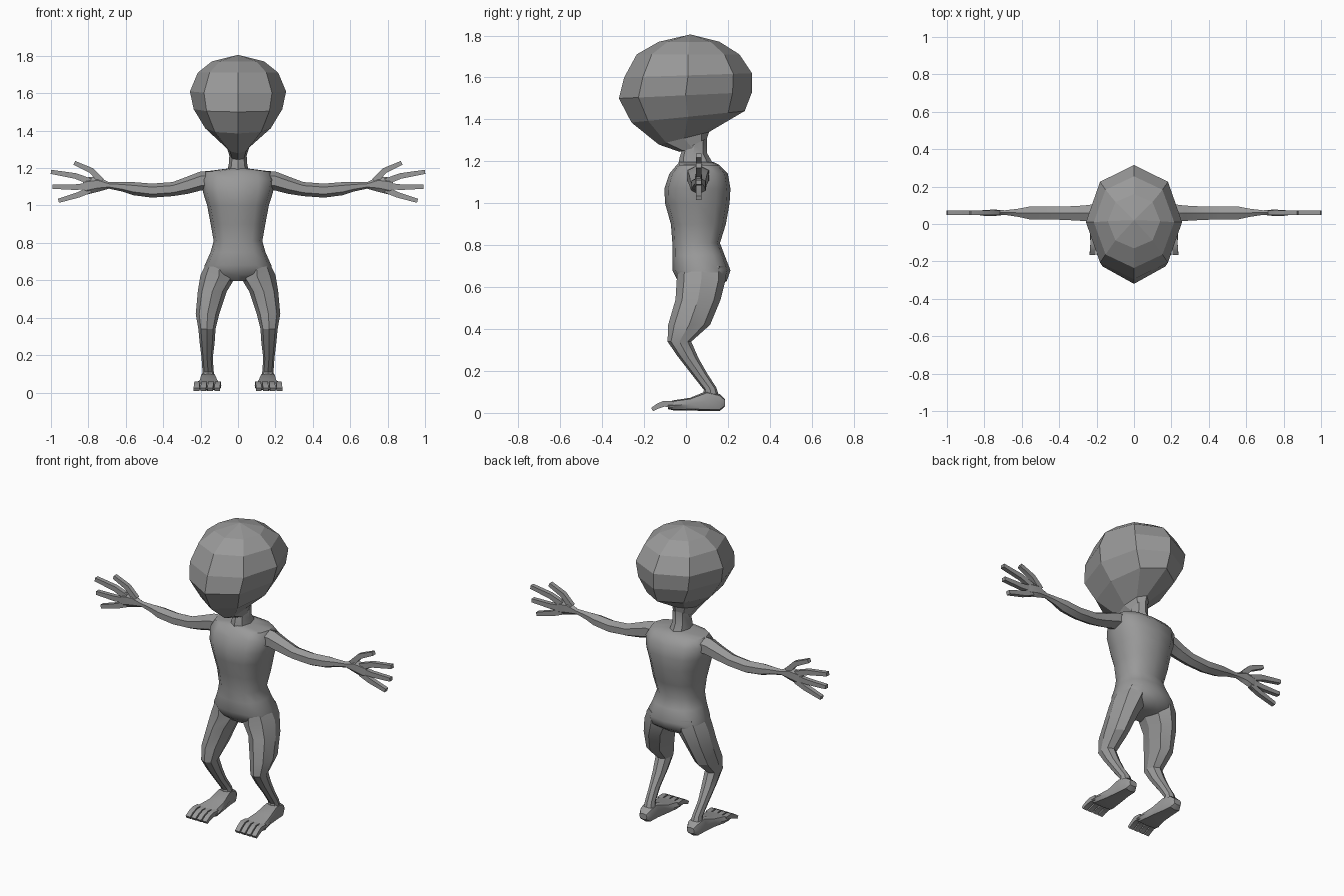
import bpy, bmesh, math
from mathutils import Vector

cube = bpy.data.objects.get("Cube")
if cube:
    bpy.data.objects.remove(cube, do_unlink=True)

skin = bpy.data.materials.new("grey skin")
skin.use_nodes = True
GREY = (0.32, 0.32, 0.32, 1)
skin.diffuse_color = GREY
skin.node_tree.nodes["Principled BSDF"].inputs["Base Color"].default_value = GREY


def oval(n, power, start=0.0):
    """Unit outline; a power under 1 makes it boxier."""
    for i in range(n):
        t = start + math.tau * i / n
        c, s = math.cos(t), math.sin(t)
        yield (math.copysign(abs(c) ** power, c), math.copysign(abs(s) ** power, s))


def level_ring(x0, x1, yf, yb, zf, zb, n=8, power=1.0):
    """Ring around z that may tilt from front height zf to back height zb."""
    return [Vector(((x0 + x1) / 2 + c * (x1 - x0) / 2,
                    (yf + yb) / 2 + s * (yb - yf) / 2,
                    (zf + zb) / 2 + s * (zb - zf) / 2)) for c, s in oval(n, power)]


def side_ring(x, y0, y1, z0, z1, n=6):
    """Ring around x."""
    return [Vector((x, (y0 + y1) / 2 + c * (y1 - y0) / 2,
                    (z0 + z1) / 2 + s * (z1 - z0) / 2)) for c, s in oval(n, 1, math.pi / 2)]


def foot_ring(y, x0, x1, z0, z1):
    """Ring around y."""
    return [Vector(((x0 + x1) / 2 + c * (x1 - x0) / 2, y,
                    (z0 + z1) / 2 + s * (z1 - z0) / 2)) for c, s in oval(8, 0.6)]


def square_tube(path, widths, depth, across):
    """Square rings along a path; across is the axis of the depth."""
    rings = []
    for i, p in enumerate(path):
        a, b = path[max(i - 1, 0)], path[min(i + 1, len(path) - 1)]
        side = (Vector(b) - Vector(a)).cross(across).normalized() * widths[i] / 2
        out = across * depth / 2
        rings.append([Vector(p) + u * side + v * out
                      for u, v in ((1, 1), (-1, 1), (-1, -1), (1, -1))])
    return rings


def loft(name, lofts, smooth=35, mirror=False, tip=None):
    """Skin one or more lists of rings into an object."""
    bm = bmesh.new()
    for rings in lofts:
        vs = [[bm.verts.new(p) for p in r] for r in rings]
        n = len(vs[0])
        for a, b in zip(vs, vs[1:]):
            for i in range(n):
                j = (i + 1) % n
                bm.faces.new((a[i], a[j], b[j], b[i]))
        bm.faces.new(vs[-1])
        if tip:
            top = bm.verts.new(tip)
            for i in range(n):
                bm.faces.new((vs[0][i], vs[0][(i + 1) % n], top))
        else:
            bm.faces.new(vs[0][::-1])
    bmesh.ops.recalc_face_normals(bm, faces=bm.faces)
    mesh = bpy.data.meshes.new(name)
    bm.to_mesh(mesh)
    bm.free()
    mesh.materials.append(skin)
    ob = bpy.data.objects.new(name, mesh)
    bpy.context.collection.objects.link(ob)
    if smooth:
        bpy.ops.object.select_all(action='DESELECT')
        ob.select_set(True)
        bpy.context.view_layer.objects.active = ob
        bpy.ops.object.shade_smooth_by_angle(angle=math.radians(smooth))
    if mirror:
        ob.modifiers.new("Mirror", 'MIRROR')
    return ob


# Head: half width, front y, back y, front z, back z
head = [(.14, -.13, .16, 1.77, 1.77), (.215, -.235, .255, 1.71, 1.71),
        (.257, -.295, .315, 1.6, 1.62), (.237, -.32, .315, 1.5, 1.53),
        (.175, -.26, .28, 1.385, 1.44), (.06, -.13, .11, 1.28, 1.34),
        (.045, -.03, .09, 1.245, 1.28)]
loft("head", [[level_ring(-w, w, *r) for w, *r in head]], smooth=0, tip=(0, .02, 1.805))

# Neck
neck = [(.046, -.02, .1, 1.25, 1.31), (.048, -.03, .1, 1.22, 1.24), (.06, -.04, .14, 1.17, 1.17)]
loft("neck", [[level_ring(-w, w, *r) for w, *r in neck]])

# Torso: half width, front y, back y, z
torso = [(.06, -.03, .13, 1.197), (.175, -.045, .16, 1.182), (.195, -.08, .2, 1.14),
         (.187, -.103, .212, 1.07), (.165, -.1, .208, 1.0), (.146, -.072, .19, .9),
         (.13, -.065, .162, .81), (.147, -.065, .185, .75), (.178, -.065, .212, .68),
         (.18, -.04, .195, .63), (.09, .0, .15, .595)]
loft("torso", [[level_ring(-w, w, f, b, z, z, 12, .8) for w, f, b, z in torso]], smooth=40)

# Legs: inner x, outer x, front y, back y, front z, back z
leg = [(.03, .165, -.04, .19, .7, .7), (.005, .2, -.045, .19, .62, .64),
       (.06, .215, -.05, .165, .54, .54), (.1, .226, -.085, .115, .42, .42),
       (.12, .212, -.088, .025, .34, .34), (.125, .205, -.04, .06, .27, .26),
       (.135, .195, .03, .1, .18, .19), (.13, .19, .085, .145, .11, .12),
       (.12, .195, .08, .165, .06, .06)]
loft("leg", [[level_ring(*r) for r in leg]], smooth=25, mirror=True)

# Feet with four arched toes: y, inner x, outer x, bottom z, top z
foot = [(.185, .135, .185, .03, .065), (.16, .12, .2, .008, .09), (.1, .115, .205, .008, .105),
        (.02, .1, .215, .012, .072), (-.06, .088, .235, .012, .06), (-.085, .09, .235, .018, .052)]
loft("foot", [[foot_ring(*r) for r in foot]], mirror=True)
toes = []
for i in range(4):
    x = .107 + .037 * i
    path = [(x, -.06, .04), (x, -.105, .044), (x + .003, -.135, .032), (x + .004, -.162, .016)]
    toes.append(square_tube(path, (.03, .028, .024, .018), .03, Vector((1, 0, 0))))
loft("toes", toes, mirror=True)

# Arms running into the palm: x, front y, back y, bottom z, top z
arm = [(.13, .0, .12, 1.08, 1.185), (.2, .0, .115, 1.08, 1.182), (.27, .01, .105, 1.062, 1.155),
       (.35, .015, .1, 1.05, 1.125), (.46, .02, .1, 1.042, 1.117), (.56, .02, .098, 1.055, 1.125),
       (.62, .035, .085, 1.075, 1.125), (.69, .047, .075, 1.09, 1.125),
       (.75, .04, .08, 1.073, 1.155), (.81, .042, .076, 1.058, 1.15), (.83, .046, .072, 1.07, 1.135)]
loft("arm", [[side_ring(*r) for r in arm]], smooth=25, mirror=True)

# Thumb and fingers: x and z along each one
digits = [((.73, 1.13), (.785, 1.187), (.875, 1.228)),
          ((.79, 1.128), (.87, 1.158), (1.0, 1.18)),
          ((.79, 1.105), (.87, 1.098), (.992, 1.1)),
          ((.79, 1.085), (.85, 1.058), (.96, 1.025))]
fingers = [square_tube([(x, .06, z) for x, z in d], (.034, .03, .022), .026, Vector((0, 1, 0)))
           for d in digits]
loft("fingers", fingers, mirror=True)
